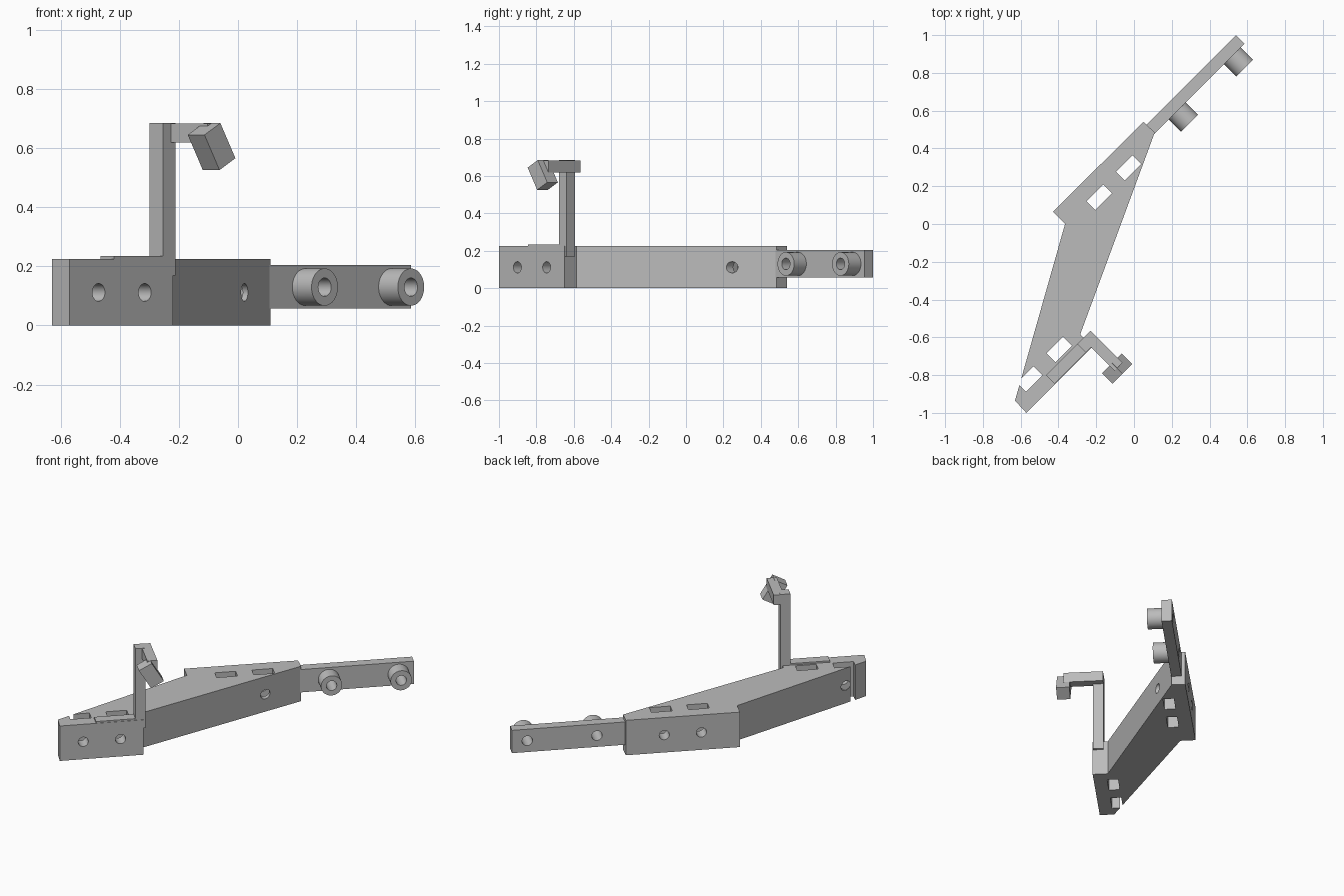
import bpy, bmesh
from mathutils import Matrix, Vector

cube = bpy.data.objects.get("Cube")
if cube:
    bpy.data.objects.remove(cube)

grey = bpy.data.materials.new("plain grey")
grey.use_nodes = True
grey.diffuse_color = (0.5, 0.5, 0.5, 1)
grey.node_tree.nodes["Principled BSDF"].inputs["Base Color"].default_value = (0.5, 0.5, 0.5, 1)

# Working axes: U runs along the plates, V is their facing direction
U = Vector((1, 1, 0)).normalized()
V = Vector((1, -1, 0)).normalized()
Z = Vector((0, 0, 1))


def at(u, v, z):
    return U * u + V * v + Z * z


def finish(name, bm):
    bmesh.ops.recalc_face_normals(bm, faces=bm.faces)
    mesh = bpy.data.meshes.new(name)
    bm.to_mesh(mesh)
    bm.free()
    mesh.materials.append(grey)
    ob = bpy.data.objects.new(name, mesh)
    bpy.context.collection.objects.link(ob)
    return ob


def prism(name, points, low, high):
    bm = bmesh.new()
    face = bm.faces.new([bm.verts.new((x, y, low)) for x, y in points])
    ext = bmesh.ops.extrude_face_region(bm, geom=[face])["geom"]
    bmesh.ops.translate(bm, vec=Z * (high - low),
                        verts=[e for e in ext if isinstance(e, bmesh.types.BMVert)])
    return finish(name, bm)


def box(name, u, v, z):
    corners = [(u[0], v[0]), (u[1], v[0]), (u[1], v[1]), (u[0], v[1])]
    return prism(name, [at(a, b, 0).xy for a, b in corners], *z)


def rod(name, u, v, z, radius):
    bm = bmesh.new()
    matrix = Matrix.Translation(at(u, sum(v) / 2, z)) @ V.to_track_quat("Z", "Y").to_matrix().to_4x4()
    bmesh.ops.create_cone(bm, cap_ends=True, segments=40, radius1=radius, radius2=radius,
                          depth=v[1] - v[0], matrix=matrix)
    return finish(name, bm)


def combine(target, tool, operation):
    mod = target.modifiers.new("boolean", "BOOLEAN")
    mod.operation, mod.object, mod.solver = operation, tool, "EXACT"
    bpy.context.view_layer.objects.active = target
    bpy.ops.object.modifier_apply(modifier=mod.name)
    bpy.data.objects.remove(tool)


def smooth(ob):
    bpy.ops.object.select_all(action="DESELECT")
    ob.select_set(True)
    bpy.context.view_layer.objects.active = ob
    bpy.ops.object.shade_smooth_by_angle(angle=0.6)


# Body: slanted web with an angled mounting plate at each end
body = prism("body", [(-0.57, -1), (-0.22, -0.65), (-0.285, -0.585), (0.11, 0.485),
                      (0.05, 0.54), (-0.43, 0.065), (-0.365, 0), (-0.63, -0.935)], 0, 0.225)

# Nut slots and bolt holes
for u, slot_v, hole_v in [(-0.971, 0.19, (0.08, 0.4)), (-0.75, 0.19, (0.08, 0.4)),
                          (-0.03, -0.23, (-0.45, -0.13)), (0.19, -0.23, (-0.45, -0.1))]:
    combine(body, box("slot_cutter", (u - 0.062, u + 0.062), (slot_v - 0.033, slot_v + 0.033),
                      (-0.1, 0.4)), "DIFFERENCE")
    combine(body, rod("hole_cutter", u, hole_v, 0.112, 0.03), "DIFFERENCE")
smooth(body)

# Rear bar with two hollow bosses
bar = box("rear_bar", (0.41, 1.089), (-0.325, -0.262), (0.058, 0.205))
for u in (0.585, 0.998):
    combine(bar, rod("boss", u, (-0.29, -0.17), 0.13, 0.063), "UNION")
    combine(bar, rod("bore_cutter", u, (-0.5, 0), 0.13, 0.031), "DIFFERENCE")
smooth(bar)

# Bracket: foot strip, post and overhanging arm
box("bracket_foot", (-0.895, -0.64), (0.237, 0.301), (0.2, 0.235))
box("bracket_post", (-0.661, -0.601), (0.237, 0.301), (0.17, 0.685))
box("bracket_arm", (-0.622, -0.562), (0.237, 0.477), (0.62, 0.684))

# Tilted block at the end of the arm
bm = bmesh.new()
bmesh.ops.create_cube(bm, size=1)
start = Vector((-0.17, -0.79, 0.645))
sides = (V * 0.08, U * 0.076 + Z * 0.04, U * 0.072 - Z * 0.119)
for vert in bm.verts:
    vert.co = start + sum((s * (c + 0.5) for s, c in zip(sides, vert.co)), Vector())
finish("tilted_block", bm)
